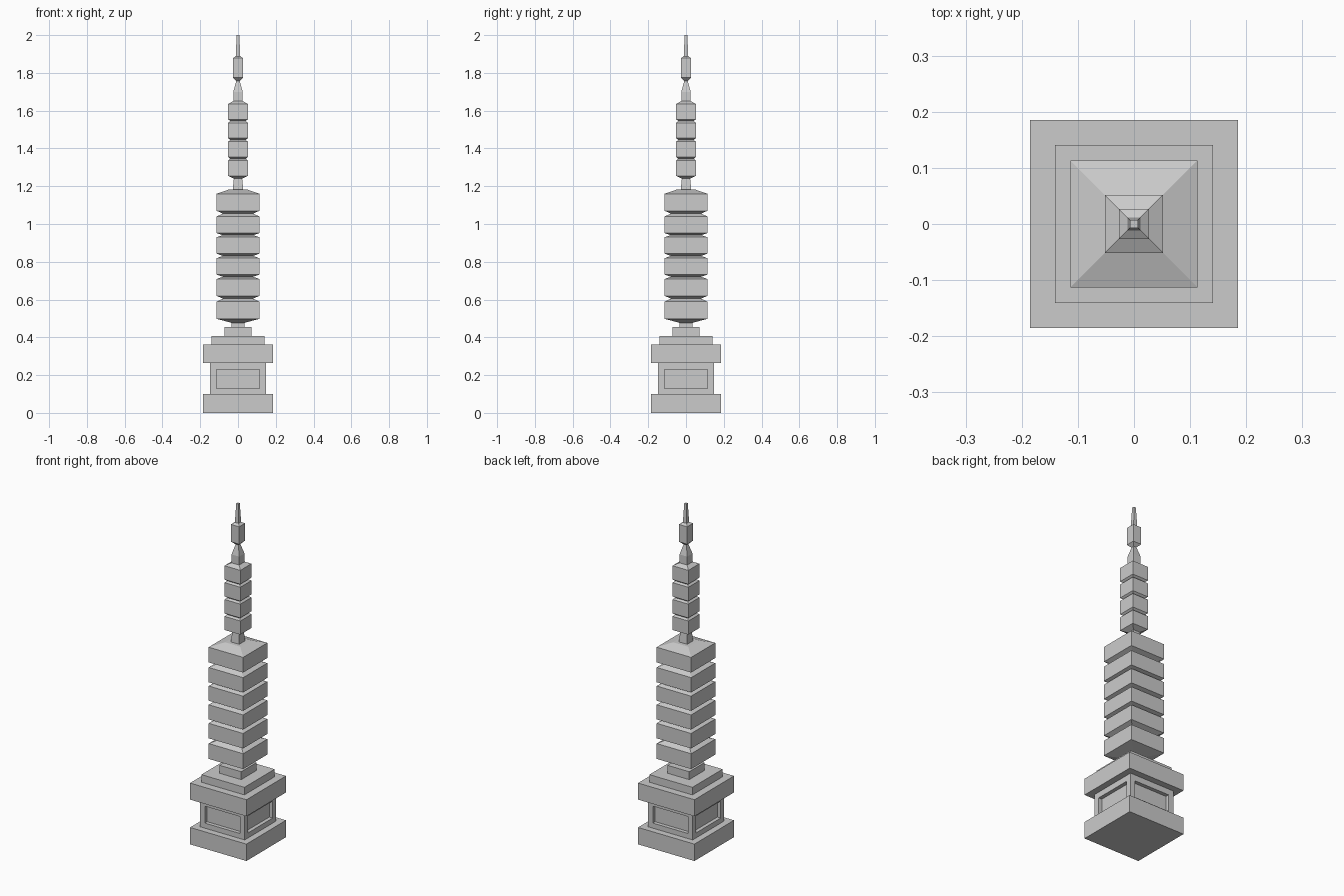
import bpy, bmesh

if "Cube" in bpy.data.objects:
    bpy.data.objects.remove(bpy.data.objects["Cube"])


def square_stack(name, profile):
    """Loft square rings given as (half width, z), capped at both ends."""
    bm = bmesh.new()
    rings = [[bm.verts.new((sx * h, sy * h, z))
              for sx, sy in ((-1, -1), (1, -1), (1, 1), (-1, 1))]
             for h, z in profile]
    for a, b in zip(rings, rings[1:]):
        for i in range(4):
            j = (i + 1) % 4
            bm.faces.new((a[i], a[j], b[j], b[i]))
    bm.faces.new(rings[0][::-1])
    bm.faces.new(rings[-1])
    me = bpy.data.meshes.new(name)
    bm.to_mesh(me)
    bm.free()
    ob = bpy.data.objects.new(name, me)
    bpy.context.collection.objects.link(ob)
    return ob


def recess_sides(ob, z0, z1, side, bottom, top, depth):
    """Inset a panel in each upright face between z0 and z1 and push it in."""
    bm = bmesh.new()
    bm.from_mesh(ob.data)
    bm.normal_update()
    walls = [f for f in bm.faces if abs(f.normal.z) < 0.1
             and z0 < f.calc_center_median().z < z1]
    for f in walls:
        n = f.normal.copy()
        half = max(abs(v.co.x) for v in f.verts)
        mid = (z0 + z1) / 2
        bmesh.ops.inset_individual(bm, faces=[f], thickness=0.01)
        for v in f.verts:
            v.co.z = top if v.co.z > mid else bottom
            for k in (0, 1):
                if abs(n[k]) < 0.5:
                    v.co[k] = side if v.co[k] > 0 else -side
        # walls of the recess
        new = bmesh.ops.extrude_discrete_faces(bm, faces=[f])["faces"][0]
        for v in new.verts:
            v.co -= n * depth
    bm.to_mesh(ob.data)
    bm.free()


# Pedestal with recessed panels on all four sides
pedestal = square_stack("pedestal", [
    (0.185, 0), (0.185, 0.10), (0.147, 0.10), (0.147, 0.265),
    (0.185, 0.265), (0.185, 0.363), (0.141, 0.363), (0.141, 0.408),
    (0.071, 0.408), (0.071, 0.455), (0.035, 0.455), (0.035, 0.478)])
recess_sides(pedestal, 0.10, 0.265, 0.115, 0.13, 0.23, 0.022)

# Six wide lower tiers
lower = [(0.035, 0.477)]
tiers = [(0.498, 0.589), (0.620, 0.709), (0.732, 0.819),
         (0.843, 0.930), (0.952, 1.040), (1.070, 1.160)]
for i, (a, b) in enumerate(tiers):
    if i:
        lower.append((0.08, (tiers[i - 1][1] + a) / 2))
    lower += [(0.113, a), (0.113, b)]
lower.append((0.05, 1.182))
square_stack("lower_tiers", lower)

# Neck and four slim upper tiers
upper = [(0.028, 1.18), (0.022, 1.24)]
slim = [(1.255, 1.336), (1.354, 1.436), (1.454, 1.536), (1.554, 1.636)]
for i, (a, b) in enumerate(slim):
    if i:
        upper.append((0.041, (slim[i - 1][1] + a) / 2))
    upper += [(0.052, a), (0.052, b)]
upper.append((0.026, 1.65))
square_stack("upper_tiers", upper)

# Finial and spire tip
square_stack("spire", [
    (0.025, 1.648), (0.025, 1.70), (0.009, 1.758), (0.027, 1.775),
    (0.027, 1.878), (0.012, 1.888), (0.007, 2.0)])
